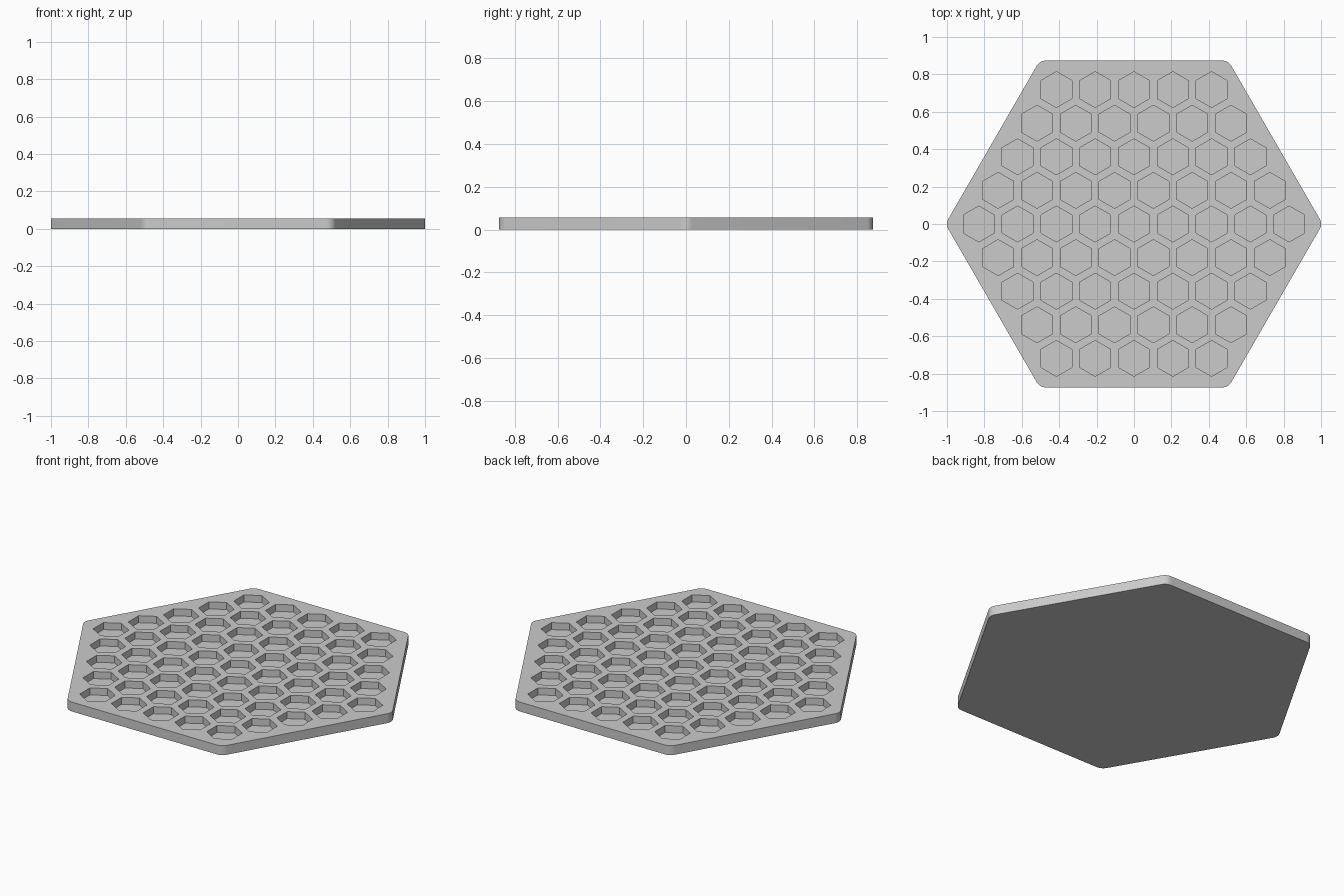
import bpy
import bmesh
from math import cos, sin, pi, radians, sqrt

if "Cube" in bpy.data.objects:
    bpy.data.objects.remove(bpy.data.objects["Cube"])

UNIT = 0.01383            # one design unit
THICK = 4 * UNIT
DEPTH = 3 * UNIT          # pocket depth
PITCH = 15 * UNIT         # spacing between pocket centres
POCKET = 12 * UNIT / sqrt(3)
FILLET = 4 * UNIT
CORNER = 1 + FILLET * (2 / sqrt(3) - 1)
STEPS = 8


def prism(bm, outline, z0, z1):
    """Extrude a closed outline from z0 to z1."""
    face = bm.faces.new([bm.verts.new((x, y, z0)) for x, y in outline])
    top = bmesh.ops.extrude_face_region(bm, geom=[face])["geom"]
    verts = [v for v in top if isinstance(v, bmesh.types.BMVert)]
    bmesh.ops.translate(bm, verts=verts, vec=(0, 0, z1 - z0))


def make_object(name, bm, material):
    bmesh.ops.recalc_face_normals(bm, faces=bm.faces)
    mesh = bpy.data.meshes.new(name)
    bm.to_mesh(mesh)
    bm.free()
    mesh.materials.append(material)
    obj = bpy.data.objects.new(name, mesh)
    bpy.context.collection.objects.link(obj)
    return obj


grey = bpy.data.materials.new("light grey")
grey.use_nodes = True
colour = (0.6, 0.6, 0.6, 1)
grey.diffuse_color = colour
grey.node_tree.nodes["Principled BSDF"].inputs["Base Color"].default_value = colour

# Hexagonal plate with rounded corners
outline = []
centre = CORNER - FILLET * 2 / sqrt(3)
for i in range(6):
    a = i * pi / 3
    for s in range(STEPS + 1):
        b = a + (s / STEPS - 0.5) * pi / 3
        outline.append((centre * cos(a) + FILLET * cos(b),
                        centre * sin(a) + FILLET * sin(b)))
bm = bmesh.new()
prism(bm, outline, 0, THICK)
plate = make_object("honeycomb_plate", bm, grey)

# Pockets in nine staggered rows
bm = bmesh.new()
for row in range(-4, 5):
    count = 9 - abs(row)
    for col in range(count):
        cx = (col - (count - 1) / 2) * PITCH
        cy = row * PITCH * sqrt(3) / 2
        hexagon = [(cx + POCKET * sin(k * pi / 3), cy + POCKET * cos(k * pi / 3))
                   for k in range(6)]
        prism(bm, hexagon, THICK - DEPTH, THICK + DEPTH)
cutter = make_object("pocket_cutter", bm, grey)
cutter.hide_render = True

# Cut the pockets and keep the result
cut = plate.modifiers.new("pockets", "BOOLEAN")
cut.operation = "DIFFERENCE"
cut.solver = "EXACT"
cut.object = cutter
bpy.context.view_layer.objects.active = plate
plate.select_set(True)
bpy.ops.object.modifier_apply(modifier=cut.name)
bpy.data.objects.remove(cutter)
bpy.ops.object.shade_smooth_by_angle(angle=radians(30))
